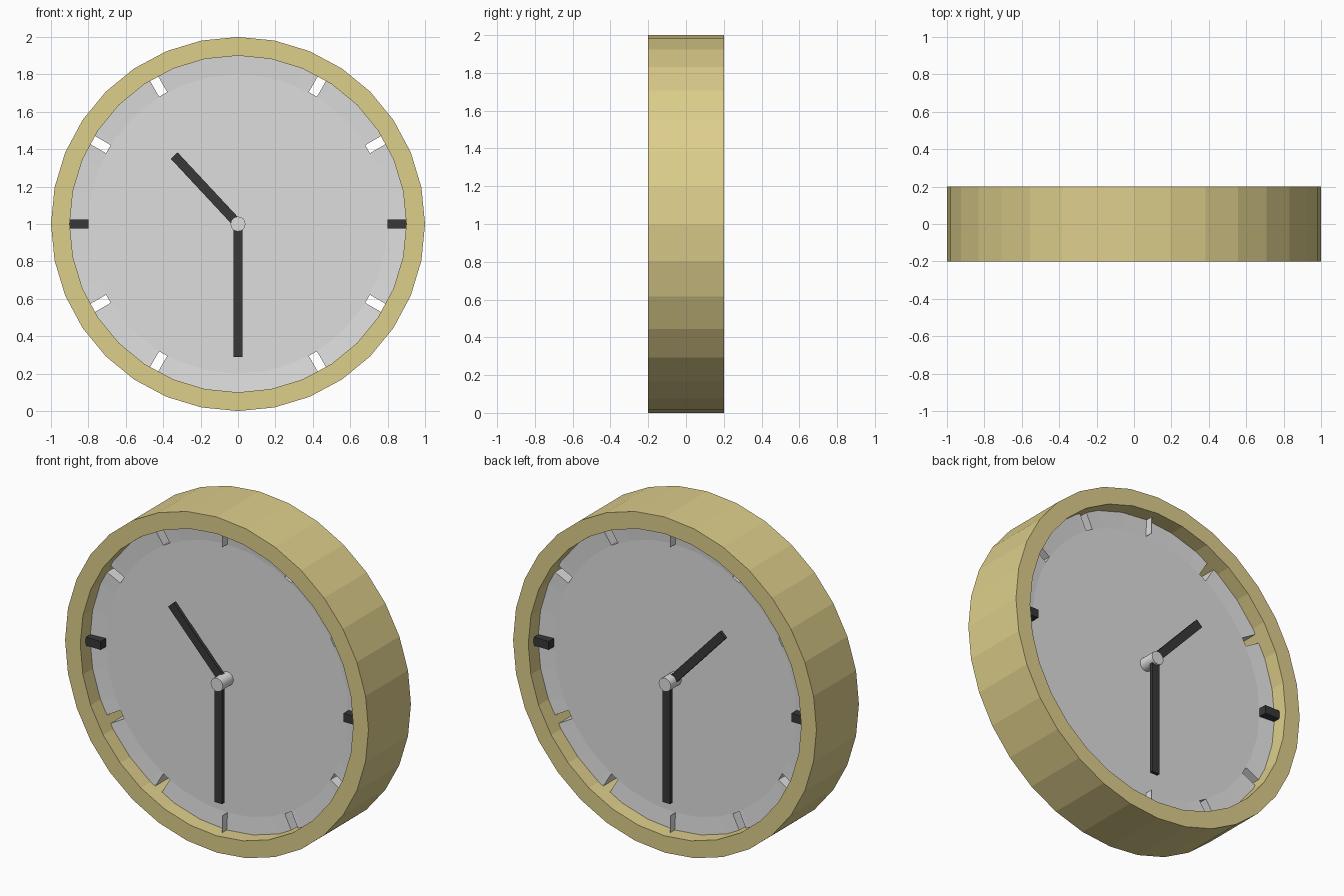
import bpy, bmesh
from math import sin, cos, pi, radians
from mathutils import Matrix, Vector

if "Cube" in bpy.data.objects:
    bpy.data.objects.remove(bpy.data.objects["Cube"])

CENTRE = Vector((0, 0, 1))
SIDES = 32


def material(name, color):
    m = bpy.data.materials.new(name)
    m.use_nodes = True
    m.diffuse_color = (*color, 1)
    m.node_tree.nodes["Principled BSDF"].inputs["Base Color"].default_value = (*color, 1)
    return m


gold = material("pale gold", (0.73, 0.62, 0.26))
grey = material("light grey", (0.73, 0.73, 0.73))
black = material("soft black", (0.04, 0.04, 0.04))


def add_object(name, bm, mat):
    bmesh.ops.recalc_face_normals(bm, faces=bm.faces)
    mesh = bpy.data.meshes.new(name)
    bm.to_mesh(mesh)
    bm.free()
    mesh.materials.append(mat)
    obj = bpy.data.objects.new(name, mesh)
    obj.location = CENTRE
    bpy.context.collection.objects.link(obj)
    return obj


def lathe(profile, closed):
    """Spin a (radius, y) profile around the y axis."""
    bm = bmesh.new()
    rings = []
    for r, y in profile:
        if r == 0:
            rings.append([bm.verts.new((0, y, 0))] * SIDES)
        else:
            rings.append([bm.verts.new((r * cos(2 * pi * i / SIDES), y, r * sin(2 * pi * i / SIDES)))
                          for i in range(SIDES)])
    pairs = list(zip(rings, rings[1:]))
    if closed:
        pairs.append((rings[-1], rings[0]))
    for a, b in pairs:
        for i in range(SIDES):
            j = (i + 1) % SIDES
            bm.faces.new(list(dict.fromkeys((a[i], a[j], b[j], b[i]))))
    return bm


def radial_box(bm, degrees, r0, r1, width, y0, y1):
    """Box lying along a direction on the dial, measured from +x towards +z."""
    matrix = (Matrix.Rotation(-radians(degrees), 4, 'Y')
              @ Matrix.Translation(((r0 + r1) / 2, (y0 + y1) / 2, 0))
              @ Matrix.Diagonal((r1 - r0, y1 - y0, width, 1)))
    bmesh.ops.create_cube(bm, size=1, matrix=matrix)


# Round case, open at front and back
add_object("case_ring", lathe([(1, -0.2), (1, 0.2), (0.9, 0.2), (0.9, -0.2)], True), gold)

# Dial, very slightly dished at the rim on both faces
dial = add_object("dial", lathe([(0, -0.1), (0.8, -0.1), (0.903, -0.108),
                                 (0.903, 0.108), (0.8, 0.1), (0, 0.1)], False), grey)

# Hour notches cut through the dial
bm = bmesh.new()
for hour in range(12):
    if hour % 3:
        radial_box(bm, hour * 30, 0.8, 0.95, 0.05, -0.3, 0.3)
cutter = add_object("notch_cutter", bm, grey)
cutter.hide_render = True
mod = dial.modifiers.new("notches", 'BOOLEAN')
mod.operation = 'DIFFERENCE'
mod.solver = 'EXACT'
mod.object = cutter
graph = bpy.context.evaluated_depsgraph_get()
cut_mesh = bpy.data.meshes.new_from_object(dial.evaluated_get(graph))
dial.modifiers.clear()
dial.data = cut_mesh
bpy.data.objects.remove(cutter)

# Side markers: solid blocks through the dial
for name, angle in (("left_marker", 0), ("right_marker", 180)):
    bm = bmesh.new()
    radial_box(bm, angle, 0.8, 0.9, 0.05, -0.15, 0.15)
    add_object(name, bm, black)

# Top and bottom markers: thin upright fins
for name, angle in (("top_marker", 90), ("bottom_marker", 270)):
    bm = bmesh.new()
    radial_box(bm, angle, 0.8, 0.9, 0.002, -0.15, 0.15)
    add_object(name, bm, grey)

# Hands, repeated on both faces
for face, side in (("front", -1), ("back", 1)):
    for name, angle, length, depth in (("hour_hand", 133, 0.5, 0.135),
                                       ("minute_hand", 270, 0.71, 0.175)):
        bm = bmesh.new()
        radial_box(bm, angle, 0, length, 0.05, side * depth - 0.01, side * depth + 0.01)
        add_object(face + "_" + name, bm, black)

# Centre spindle
bm = bmesh.new()
bmesh.ops.create_cone(bm, cap_ends=True, segments=16, radius1=0.04, radius2=0.04, depth=0.4,
                      matrix=Matrix.Rotation(pi / 2, 4, 'X'))
spindle = add_object("spindle", bm, grey)
bpy.ops.object.select_all(action='DESELECT')
spindle.select_set(True)
bpy.context.view_layer.objects.active = spindle
bpy.ops.object.shade_smooth_by_angle()
